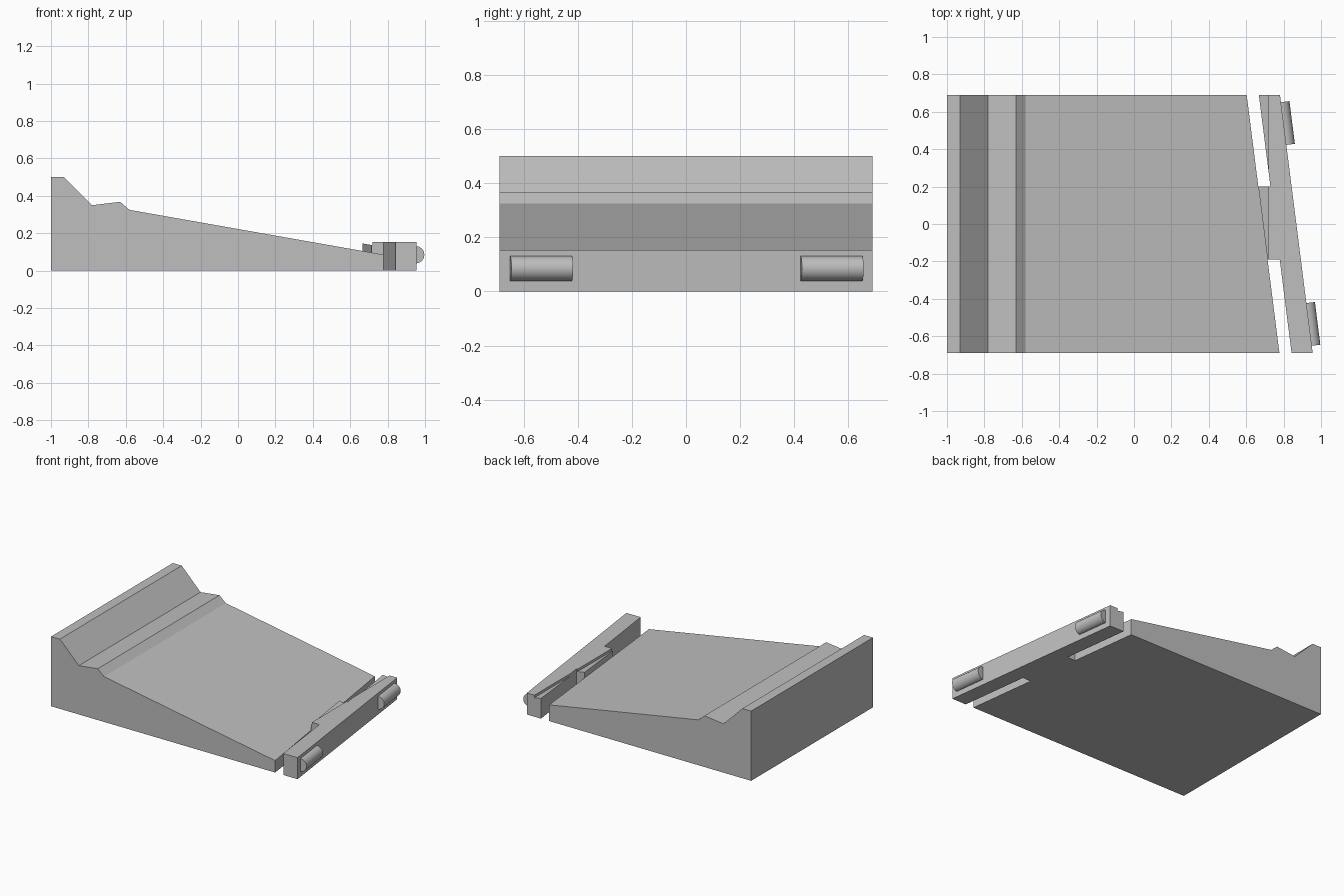
import bpy, bmesh, math
from mathutils import Vector, Matrix

cube = bpy.data.objects.get("Cube")
if cube:
    bpy.data.objects.remove(cube, do_unlink=True)

HALF = 0.69          # half width in y
SKEW = -0.175 / (2 * HALF)   # sideways drift of the slanted end, dx per dy

grey = bpy.data.materials.new("grey")
grey.use_nodes = True
grey.diffuse_color = (0.52, 0.52, 0.52, 1)
grey.node_tree.nodes["Principled BSDF"].inputs["Base Color"].default_value = grey.diffuse_color


def finish(name, bm):
    bmesh.ops.recalc_face_normals(bm, faces=bm.faces)
    mesh = bpy.data.meshes.new(name)
    bm.to_mesh(mesh)
    bm.free()
    mesh.materials.append(grey)
    ob = bpy.data.objects.new(name, mesh)
    bpy.context.collection.objects.link(ob)
    return ob


def prism(points, offset):
    """Extrude a flat outline along the offset vector."""
    bm = bmesh.new()
    face = bm.faces.new([bm.verts.new(p) for p in points])
    new = bmesh.ops.extrude_face_region(bm, geom=[face])["geom"]
    bmesh.ops.translate(bm, vec=offset,
                        verts=[v for v in new if isinstance(v, bmesh.types.BMVert)])
    bmesh.ops.recalc_face_normals(bm, faces=bm.faces)
    return bm


def side_prism(profile, half):
    return prism([(x, -half, z) for x, z in profile], (0, 2 * half, 0))


# Wedge body, with its low end cut off at a slant
profile = [(-1, 0), (-1, 0.5), (-0.93, 0.5), (-0.78, 0.35), (-0.63, 0.368),
           (-0.58, 0.325), (0.82, 0.078), (0.82, 0)]
bm = side_prism(profile, HALF)
cut = bmesh.ops.bisect_plane(bm, geom=bm.verts[:] + bm.edges[:] + bm.faces[:],
                             plane_co=(0.69, 0, 0), plane_no=(1, -SKEW, 0), clear_outer=True)
bmesh.ops.holes_fill(bm, edges=[e for e in cut["geom_cut"] if isinstance(e, bmesh.types.BMEdge)])
finish("wedge_body", bm)

# Slanted end bar with its bridge to the body
def on_line(x, y):
    return (x + SKEW * y, y, 0)

BODY, BACK, FRONT = 0.69, 0.755, 0.868
outline = [on_line(BACK, HALF), on_line(FRONT, HALF), on_line(FRONT, -HALF),
           on_line(BACK, -HALF), on_line(BACK, -0.19), on_line(BODY, -0.19),
           on_line(BODY, 0.2), on_line(BACK, 0.2)]
bar = finish("end_bar", prism(outline, (0, 0, 0.154)))

# Lowered, sloping step along the inner edge of the bar
cutter = finish("step_cutter", side_prism([(0.6, 0.157), (0.72, 0.136), (0.72, 0.3), (0.6, 0.3)], 0.8))
cutter.hide_render = True
mod = bar.modifiers.new("step", 'BOOLEAN')
mod.operation = 'DIFFERENCE'
mod.solver = 'EXACT'
mod.object = cutter
bpy.context.view_layer.objects.active = bar
bpy.ops.object.modifier_apply(modifier=mod.name)
bpy.data.objects.remove(cutter, do_unlink=True)

# Rollers half sunk in the outer face of the bar
along = Vector((SKEW, 1, 0)).to_track_quat('Z', 'Y').to_matrix().to_4x4()
for name, y in (("roller_back", 0.537), ("roller_front", -0.537)):
    bm = bmesh.new()
    bmesh.ops.create_cone(bm, cap_ends=True, segments=32, radius1=0.046, radius2=0.046,
                          depth=0.23, matrix=Matrix.Translation((FRONT + SKEW * y, y, 0.085)) @ along)
    roller = finish(name, bm)
    bpy.ops.object.select_all(action='DESELECT')
    roller.select_set(True)
    bpy.context.view_layer.objects.active = roller
    bpy.ops.object.shade_smooth_by_angle(angle=math.radians(30))
